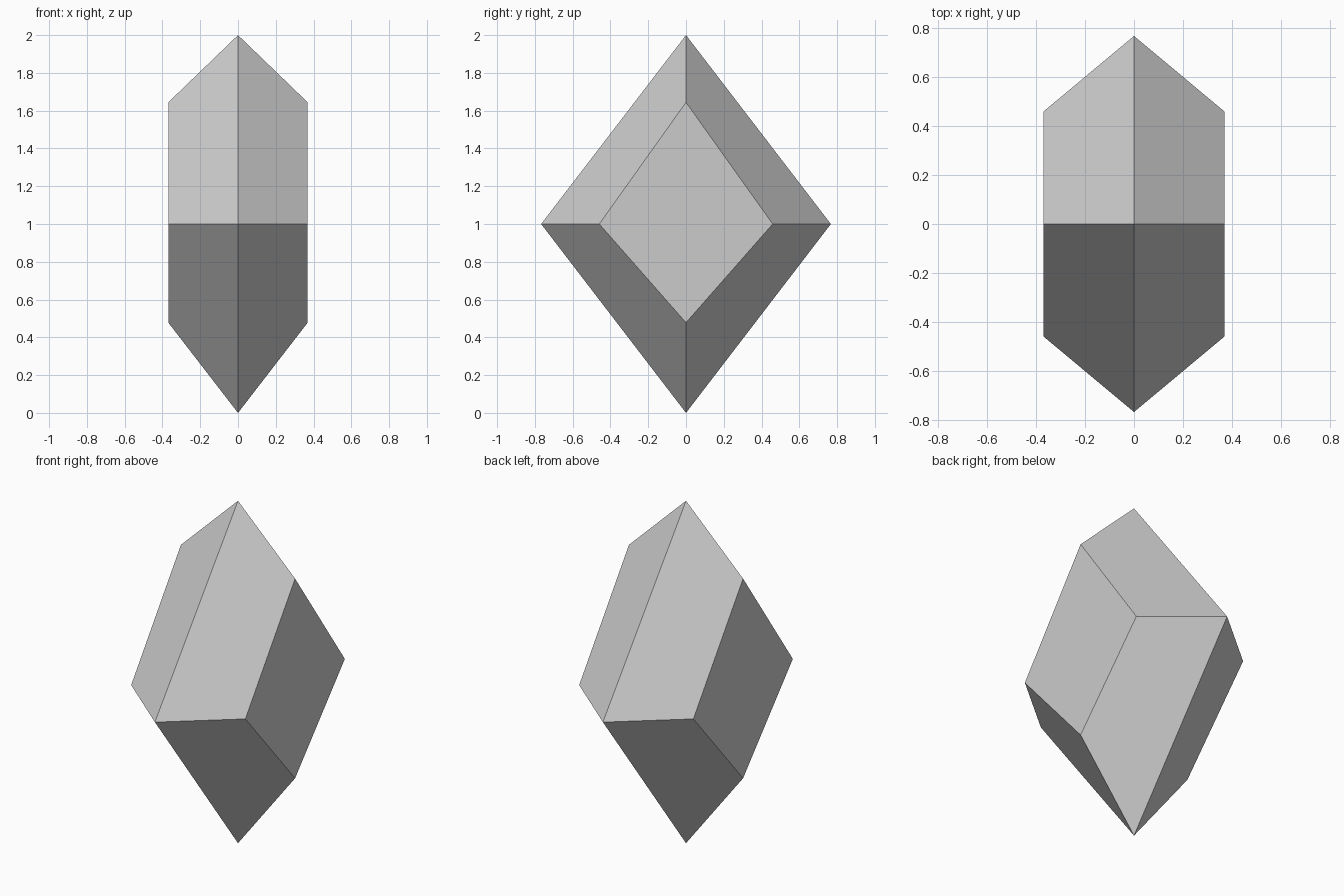
import bpy, bmesh

if "Cube" in bpy.data.objects:
    bpy.data.objects.remove(bpy.data.objects["Cube"])

# Diamond cross-section in the YZ plane at a given x
def diamond(bm, x, half_width, bottom, middle, top):
    points = [(0, bottom), (half_width, middle), (0, top), (-half_width, middle)]
    return [bm.verts.new((x, y, z)) for y, z in points]

bm = bmesh.new()

# Wide girdle in the middle, smaller flat diamond on each side
rings = [
    diamond(bm, -0.369, 0.459, 0.478, 1.0, 1.644),
    diamond(bm, 0, 0.767, 0, 1.0, 2.0),
    diamond(bm, 0.369, 0.459, 0.478, 1.0, 1.644),
]

# Bevel facets between neighbouring rings
for a, b in zip(rings, rings[1:]):
    for i in range(4):
        j = (i + 1) % 4
        bm.faces.new((a[i], a[j], b[j], b[i]))

# Flat side facets
bm.faces.new(rings[0])
bm.faces.new(rings[-1])
bmesh.ops.recalc_face_normals(bm, faces=bm.faces)

mesh = bpy.data.meshes.new("gem")
bm.to_mesh(mesh)
bm.free()
gem = bpy.data.objects.new("gem", mesh)
bpy.context.collection.objects.link(gem)
